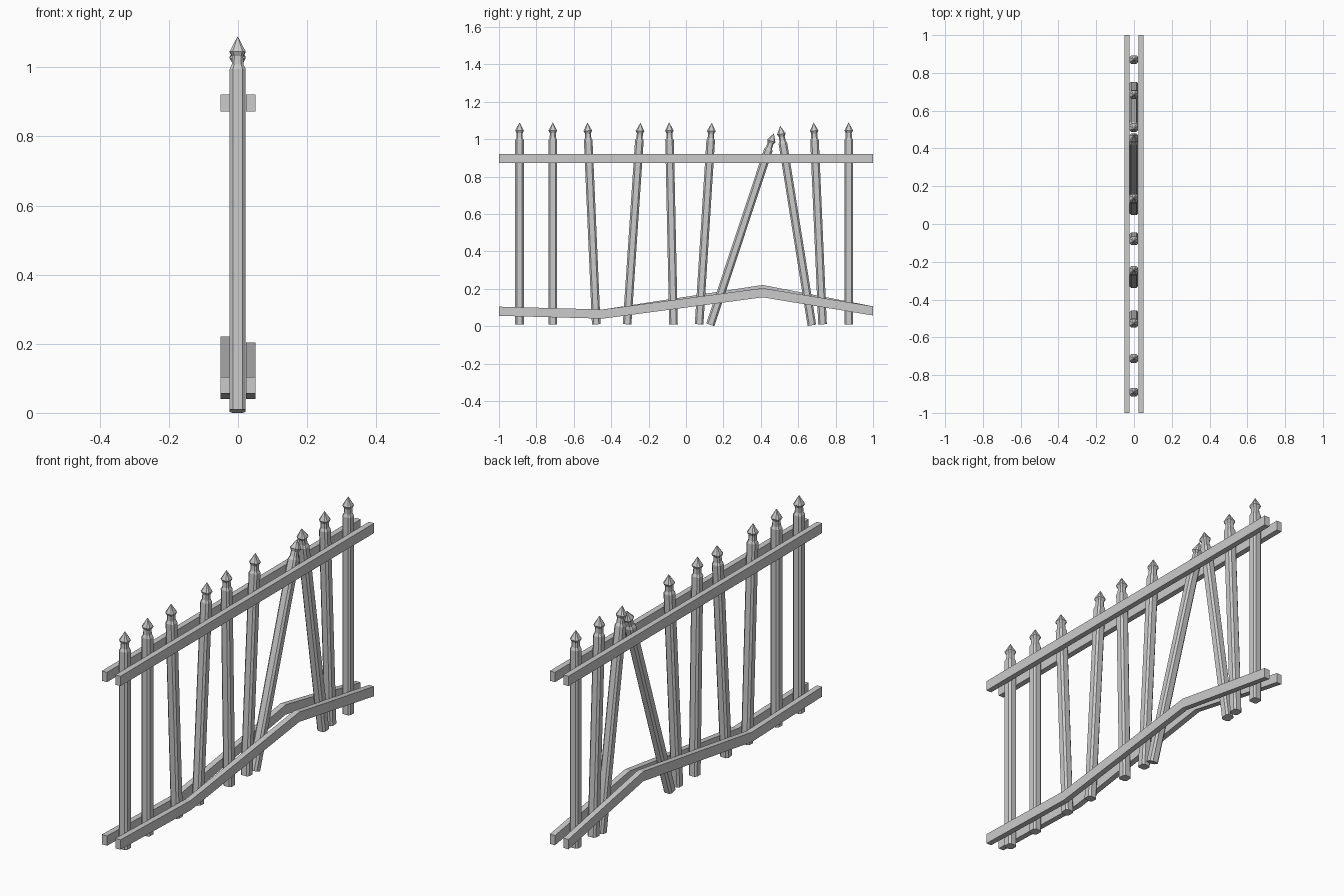
import bpy, bmesh
from mathutils import Vector, Matrix

if "Cube" in bpy.data.objects:
    bpy.data.objects.remove(bpy.data.objects["Cube"])


def make_object(name, bm):
    bmesh.ops.recalc_face_normals(bm, faces=bm.faces)
    mesh = bpy.data.meshes.new(name)
    bm.to_mesh(mesh)
    bm.free()
    obj = bpy.data.objects.new(name, mesh)
    bpy.context.collection.objects.link(obj)
    return obj


def bridge(bm, a, b):
    n = len(a)
    for i in range(n):
        bm.faces.new((a[i], a[(i + 1) % n], b[(i + 1) % n], b[i]))


# Picket: chamfered square post with a narrow neck and pointed finial
LENGTH = 1.08
SECTION = [(1, .6), (.6, 1), (-.6, 1), (-1, .6), (-1, -.6), (-.6, -1), (.6, -1), (1, -.6)]
PROFILE = [(0, .023), (.985, .023), (.998, .017), (1.022, .016), (1.036, .023)]

def picket(name, bottom, top_y):
    bm = bmesh.new()
    rings = [[bm.verts.new((x * r, y * r, z)) for x, y in SECTION] for z, r in PROFILE]
    bm.faces.new(rings[0])
    for a, b in zip(rings, rings[1:]):
        bridge(bm, a, b)
    tip = bm.verts.new((0, 0, LENGTH))
    last = rings[-1]
    for i in range(8):
        bm.faces.new((last[i], last[(i + 1) % 8], tip))
    lean = top_y - bottom[0]
    direction = Vector((0, lean, (LENGTH ** 2 - lean ** 2) ** .5))
    turn = Vector((0, 0, 1)).rotation_difference(direction).to_matrix().to_4x4()
    bm.transform(Matrix.Translation((-.001, *bottom)) @ turn)
    return make_object(name, bm)


# Rail: rectangular bar following (y, z) centre points
def rail(name, x, path, height=.049, width=.028):
    bm = bmesh.new()
    w, h = width / 2, height / 2
    rings = [[bm.verts.new((x + sx * w, y, z + sz * h))
              for sx, sz in ((-1, -1), (1, -1), (1, 1), (-1, 1))] for y, z in path]
    for a, b in zip(rings, rings[1:]):
        bridge(bm, a, b)
    bm.faces.new(rings[0])
    bm.faces.new(rings[-1])
    return make_object(name, bm)


# Ten pickets: bottom y, top y, bottom z
LEANS = [(-.89, -.89, .01), (-.712, -.712, .01), (-.48, -.527, .01), (-.315, -.243, .01),
         (-.067, -.09, .01), (.07, .138, .01), (.13, .47, .007), (.673, .503, .005),
         (.73, .683, .01), (.87, .87, .01)]
for i, (y0, y1, z0) in enumerate(LEANS):
    picket(f"picket_{i + 1}", (y0, z0), y1)

# Straight upper rails and warped lower rails on both sides
for side, x, peak in (("left", -.037, .196), ("right", .037, .179)):
    rail(f"upper_rail_{side}", x, [(-1, .896), (1, .896)])
    rail(f"lower_rail_{side}", x, [(-1, .08), (-.445, .065), (.41, peak), (1, .082)])
